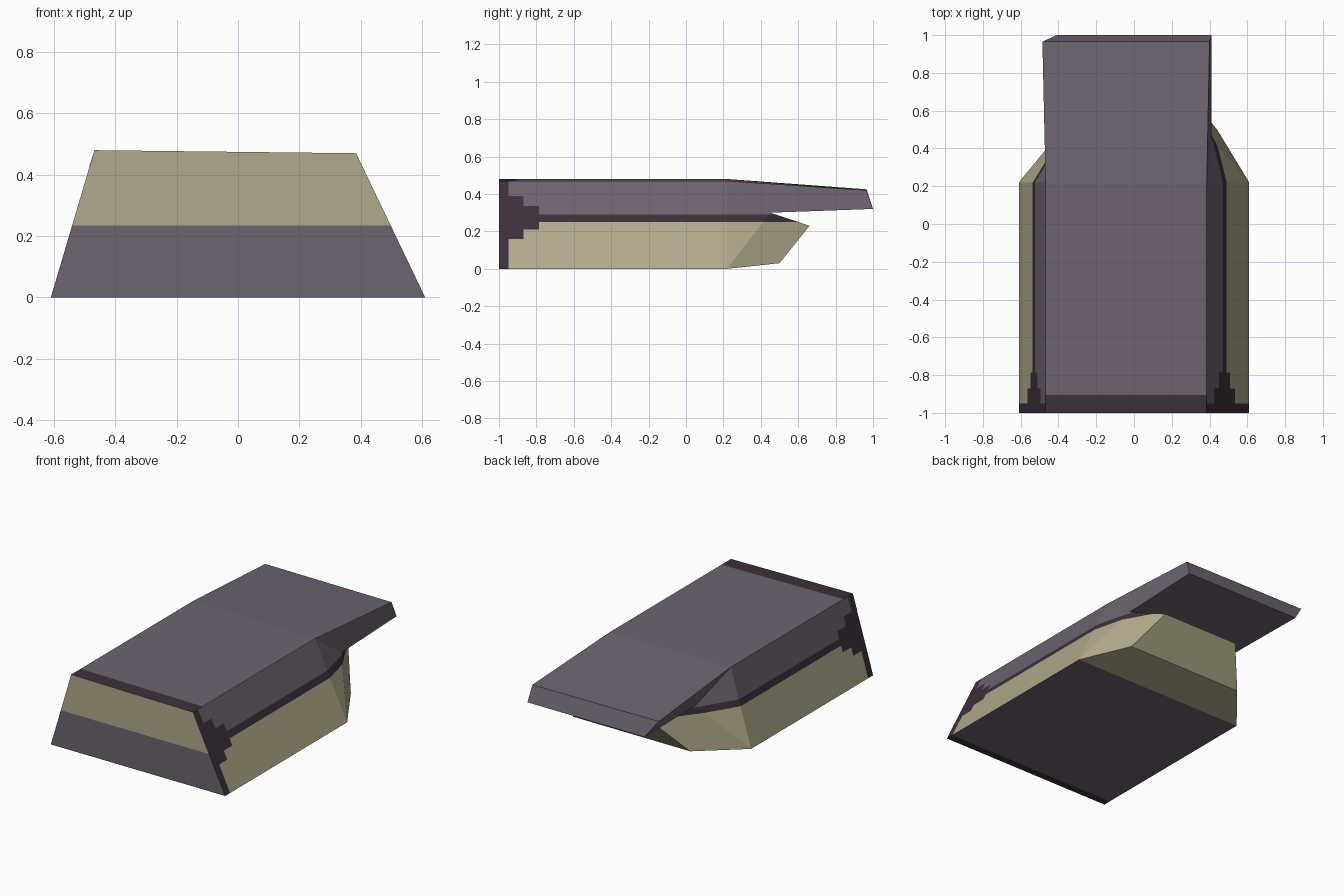
import bpy, bmesh
from mathutils import Vector

if "Cube" in bpy.data.objects:
    bpy.data.objects.remove(bpy.data.objects["Cube"])


def srgb(r, g, b):
    return [((c / 255 + 0.055) / 1.055) ** 2.4 for c in (r, g, b)] + [1.0]


def material(name, rgb):
    m = bpy.data.materials.new(name)
    m.diffuse_color = srgb(*rgb)
    m.use_nodes = True
    m.node_tree.nodes["Principled BSDF"].inputs["Base Color"].default_value = m.diffuse_color
    return m


PURPLE, TAN, DARK = 0, 1, 2
mats = [material("dusty_purple", (109, 99, 112)),
        material("khaki_tan", (178, 170, 140)),
        material("dark_plum", (60, 48, 58))]

# Cross rows of the hull, in loop order: left x, right x, y, left z, right z
rows = [
    (-0.61, 0.61, -1.00, 0.00, 0.00),     # 0 front bottom
    (-0.468, 0.385, -1.00, 0.48, 0.47),   # 1 front top
    (-0.468, 0.385, 0.22, 0.48, 0.47),    # 2 roof break
    (-0.485, 0.40, 0.965, 0.425, 0.42),   # 3 overhang top edge
    (-0.41, 0.41, 1.00, 0.32, 0.32),      # 4 overhang lower edge
    (-0.38, 0.41, 0.45, 0.30, 0.30),      # 5 under the overhang
    (-0.23, 0.31, 0.66, 0.23, 0.23),      # 6 rear ridge
    (-0.38, 0.44, 0.50, 0.03, 0.03),      # 7 rear lower edge
    (-0.61, 0.61, 0.22, 0.00, 0.00),      # 8 floor end
]
side_faces = [(0, 8, 2, 1), (8, 5, 2), (8, 7, 6, 5), (2, 5, 4, 3)]

bm = bmesh.new()
left = [bm.verts.new((a, y, za)) for a, b, y, za, zb in rows]
right = [bm.verts.new((b, y, zb)) for a, b, y, za, zb in rows]
n = len(rows)
for i in range(n):
    j = (i + 1) % n
    bm.faces.new((left[i], right[i], right[j], left[j]))
for f in side_faces:
    bm.faces.new([right[i] for i in f])
    bm.faces.new([left[i] for i in reversed(f)])
bmesh.ops.recalc_face_normals(bm, faces=bm.faces)

# Cut lines for the painted bands and the stepped front corners
cuts = [(1, y) for y in (-0.95, -0.905, -0.87, -0.785)]
cuts += [(2, z) for z in (0.16, 0.21, 0.235, 0.25, 0.29, 0.335, 0.39)]
for axis, value in cuts:
    co, no = Vector(), Vector()
    co[axis], no[axis] = value, 1.0
    bmesh.ops.bisect_plane(bm, geom=bm.verts[:] + bm.edges[:] + bm.faces[:],
                           plane_co=co, plane_no=no)


def colour(c, normal):
    if normal.y < -0.9:                          # front: two bands
        return PURPLE if c.z < 0.235 else TAN
    if normal.z > 0.9 and c.z > 0.4:             # roof with front strip
        return DARK if c.y < -0.905 else PURPLE
    if normal.z < -0.9 and c.z < 0.01 and c.y < 0.22:   # floor
        return DARK if c.y < -0.95 else PURPLE
    if 0.25 < c.z < 0.29:                        # waist stripe
        return DARK
    # stepped dark front corners
    if 0.21 < c.z < 0.335:
        edge = -0.785
    elif 0.16 < c.z < 0.39:
        edge = -0.87
    else:
        edge = -0.95
    if c.y < edge:
        return DARK
    return TAN if c.z < 0.25 else PURPLE


bm.normal_update()
for f in bm.faces:
    f.material_index = colour(f.calc_center_median(), f.normal)

mesh = bpy.data.meshes.new("wedge_hull")
bm.to_mesh(mesh)
bm.free()
for m in mats:
    mesh.materials.append(m)
bpy.context.collection.objects.link(bpy.data.objects.new("wedge_hull", mesh))
